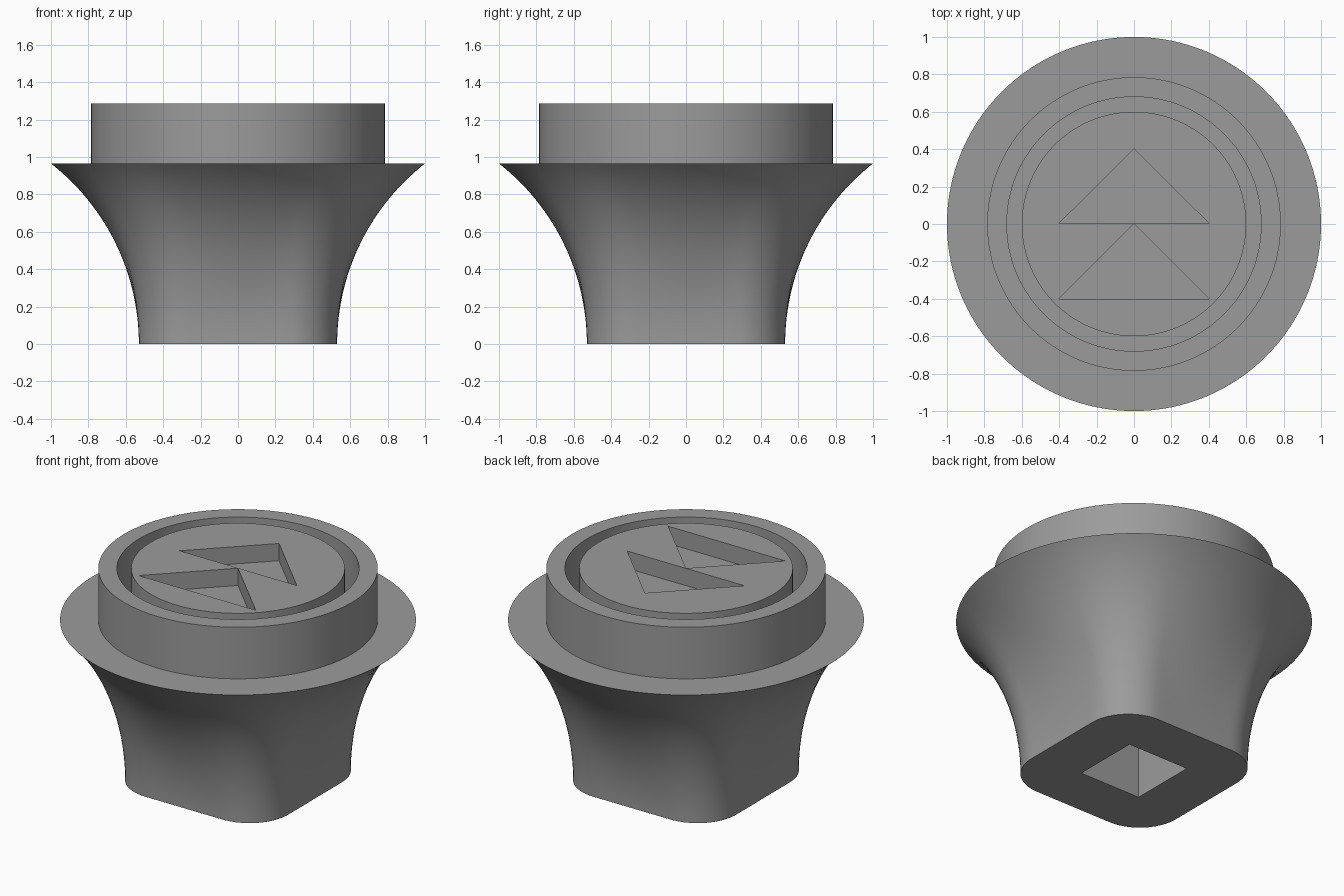
import bpy, bmesh, math

if "Cube" in bpy.data.objects:
    bpy.data.objects.remove(bpy.data.objects["Cube"])

SEGS = 128
HALF, CORNER = 0.53, 0.265      # rounded-square foot
RIM_Z, TOP_Z = 0.965, 1.285

grey = bpy.data.materials.new("mid grey")
grey.diffuse_color = (0.33, 0.33, 0.33, 1)
grey.use_nodes = True
grey.node_tree.nodes["Principled BSDF"].inputs["Base Color"].default_value = grey.diffuse_color


def foot_radius(a):
    """Distance from centre to the rounded-square outline at angle a."""
    c, s = sorted((abs(math.cos(a)), abs(math.sin(a))), reverse=True)
    k = HALF - CORNER
    if HALF * s / c <= k:
        return HALF / c
    b = k * (c + s)
    return b + math.sqrt(b * b - 2 * k * k + CORNER * CORNER)


def make_object(name, bm):
    bmesh.ops.recalc_face_normals(bm, faces=bm.faces)
    mesh = bpy.data.meshes.new(name)
    bm.to_mesh(mesh)
    bm.free()
    mesh.materials.append(grey)
    obj = bpy.data.objects.new(name, mesh)
    bpy.context.collection.objects.link(obj)
    return obj


def prism(name, outline, z0, z1):
    bm = bmesh.new()
    low = [bm.verts.new((x, y, z0)) for x, y in outline]
    high = [bm.verts.new((x, y, z1)) for x, y in outline]
    bm.faces.new(low)
    bm.faces.new(high)
    n = len(outline)
    for i in range(n):
        j = (i + 1) % n
        bm.faces.new((low[i], low[j], high[j], high[i]))
    return make_object(name, bm)


# Flared stem: rounded square blending to a circle along a circular arc
flare = 1 - HALF
arc = (flare ** 2 + RIM_Z ** 2) / (2 * flare)
end = math.asin(RIM_Z / arc)
rings = []
for i in range(29):
    a = end * i / 28
    rings.append((arc * (1 - math.cos(a)) / flare, 1.0, arc * math.sin(a)))

# Rim, raised collar, groove and centre button
for r, z in ((0.785, RIM_Z), (0.785, TOP_Z), (0.68, TOP_Z),
             (0.68, RIM_Z), (0.6, RIM_Z), (0.6, TOP_Z)):
    rings.append((1.0, r, z))

bm = bmesh.new()
loops = []
for blend, radius, z in rings:
    loop = []
    for i in range(SEGS):
        a = 2 * math.pi * i / SEGS
        r = foot_radius(a) * (1 - blend) + radius * blend
        loop.append(bm.verts.new((r * math.cos(a), r * math.sin(a), z)))
    loops.append(loop)
for lo, hi in zip(loops, loops[1:]):
    for i in range(SEGS):
        j = (i + 1) % SEGS
        bm.faces.new((lo[i], lo[j], hi[j], hi[i]))
bm.faces.new(loops[0])
bm.faces.new(loops[-1])
knob = make_object("knob", bm)

# Two triangular recesses in the top and a square socket underneath
cutters = [prism("socket_cutter",
                 [(-0.21, -0.21), (0.21, -0.21), (0.21, 0.21), (-0.21, 0.21)],
                 -0.2, 0.53)]
for y in (0.002, -0.4):
    cutters.append(prism("arrow_cutter",
                         [(-0.402, y), (0.402, y), (0, y + 0.4)],
                         TOP_Z - 0.107, TOP_Z + 0.2))

bpy.context.view_layer.objects.active = knob
knob.select_set(True)
for cutter in cutters:
    mod = knob.modifiers.new("cut", 'BOOLEAN')
    mod.operation = 'DIFFERENCE'
    mod.solver = 'EXACT'
    mod.object = cutter
    bpy.ops.object.modifier_apply(modifier=mod.name)
    bpy.data.objects.remove(cutter)

bpy.ops.object.shade_smooth_by_angle(angle=math.radians(30))
